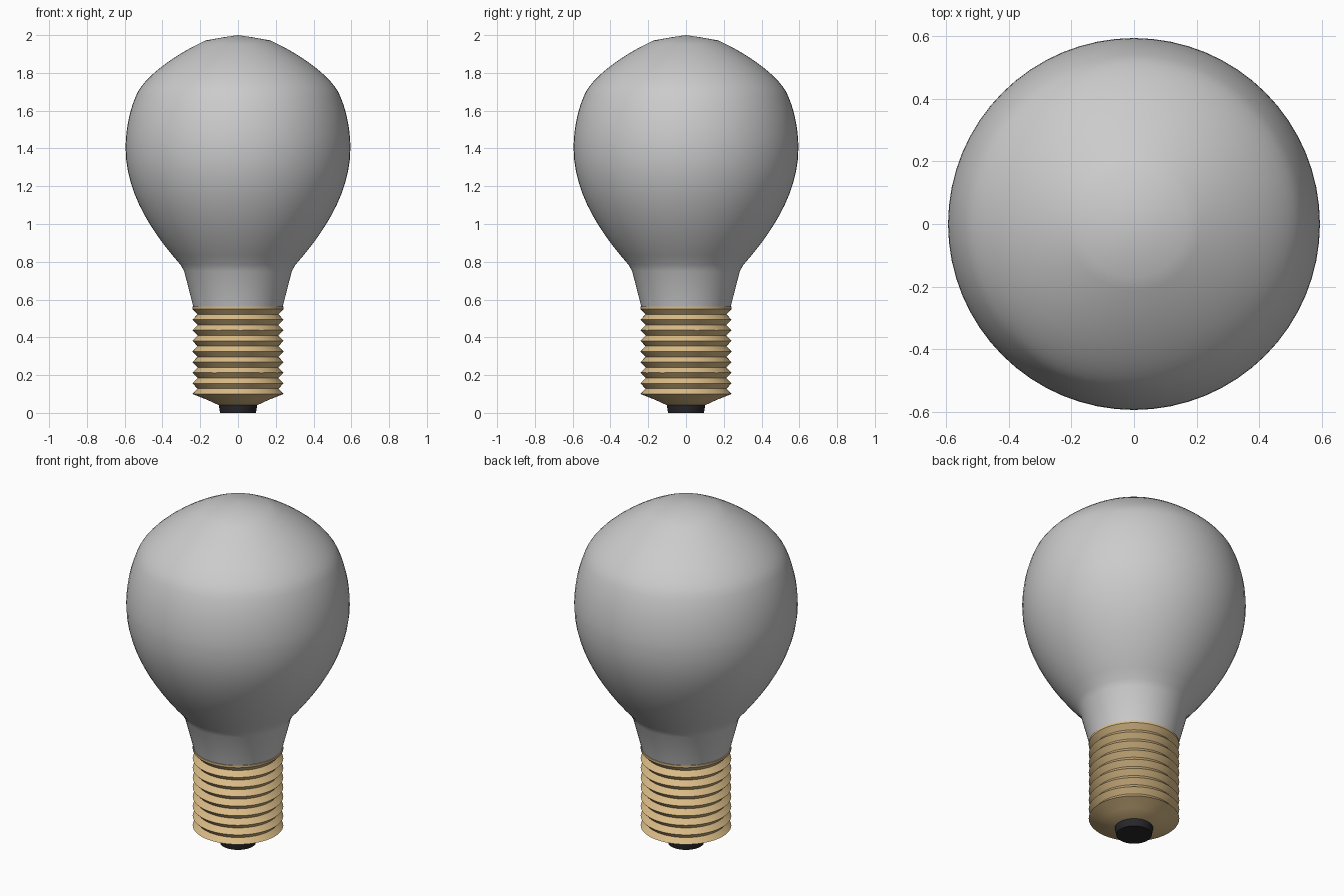
import bpy, bmesh, math
from mathutils import Vector
from mathutils.geometry import interpolate_bezier

if "Cube" in bpy.data.objects:
    bpy.data.objects.remove(bpy.data.objects["Cube"])


def lathe(name, profile, colour=None, angle=30, steps=64):
    """Revolve an (r, z) profile around the z axis."""
    bm = bmesh.new()
    verts = [bm.verts.new((r, 0, z)) for r, z in profile]
    edges = [bm.edges.new(pair) for pair in zip(verts, verts[1:])]
    bmesh.ops.spin(bm, geom=verts + edges, cent=(0, 0, 0), axis=(0, 0, 1),
                   angle=math.tau, steps=steps, use_duplicate=False)
    bmesh.ops.remove_doubles(bm, verts=bm.verts, dist=1e-4)
    bmesh.ops.recalc_face_normals(bm, faces=bm.faces)
    mesh = bpy.data.meshes.new(name)
    bm.to_mesh(mesh)
    bm.free()
    obj = bpy.data.objects.new(name, mesh)
    bpy.context.collection.objects.link(obj)
    if colour:
        mat = bpy.data.materials.new(name + "_material")
        mat.diffuse_color = colour
        mat.use_nodes = True
        mat.node_tree.nodes["Principled BSDF"].inputs["Base Color"].default_value = mat.diffuse_color
        mesh.materials.append(mat)
    bpy.ops.object.select_all(action='DESELECT')
    obj.select_set(True)
    bpy.context.view_layer.objects.active = obj
    bpy.ops.object.shade_smooth_by_angle(angle=math.radians(angle))
    return obj


def bezier(*points, n=12):
    """Sample one cubic segment of a profile."""
    pts = [Vector((r, 0, z)) for r, z in points]
    return [(p.x, p.z) for p in interpolate_bezier(*pts, n)]


# Glass envelope: neck, pear-shaped body, shoulder and shallow crown
glass = [(0, 0.56), (0.236, 0.56), (0.285, 0.75)]
glass += bezier((0.305, 0.785), (0.46, 0.96), (0.595, 1.17), (0.595, 1.40))
glass += bezier((0.595, 1.40), (0.595, 1.51), (0.57, 1.62), (0.53, 1.70))[1:]
glass += bezier((0.53, 1.70), (0.48, 1.79), (0.33, 1.90), (0.17, 1.972))[1:]
glass += [(0.08, 1.988), (0, 2.0)]
lathe("glass_bulb", glass, angle=40)

# Brass screw cap: tapered bottom and repeated thread ridges
ridges, low, high = 9, 0.10, 0.55
pitch = (high - low) / (ridges - 1)
cap = [(0, 0.04), (0.10, 0.04), (0.165, 0.07)]
for i in range(ridges):
    z = low + i * pitch
    cap.append((0.241, z))
    if i < ridges - 1:
        cap.append((0.214, z + pitch / 2))
cap += [(0.241, 0.562), (0, 0.562)]
lathe("screw_cap", cap, (0.70, 0.50, 0.24, 1))

# Dark contact at the foot
lathe("base_contact", [(0, 0), (0.095, 0), (0.102, 0.042), (0, 0.042)],
      (0.02, 0.02, 0.025, 1))
